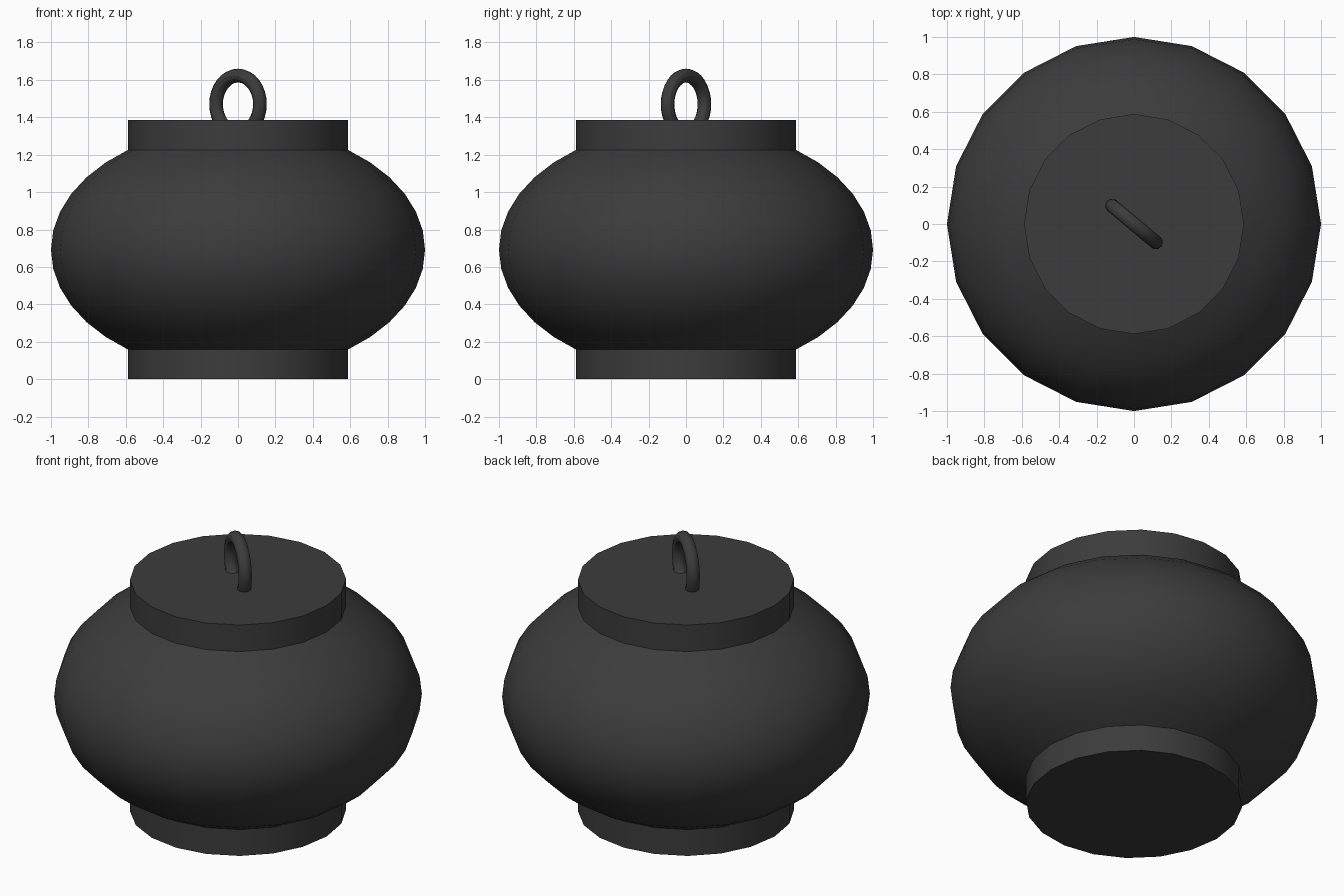
import bpy, bmesh
from math import sin, cos, pi, radians

if "Cube" in bpy.data.objects:
    bpy.data.objects.remove(bpy.data.objects["Cube"])

SIDES = 20
MID, HALF_HEIGHT = 0.692, 0.66

mat = bpy.data.materials.new("dark_iron")
mat.diffuse_color = (0.045, 0.045, 0.045, 1)
mat.use_nodes = True
mat.node_tree.nodes["Principled BSDF"].inputs["Base Color"].default_value = mat.diffuse_color


def finish(ob):
    ob.data.materials.append(mat)
    bpy.ops.object.select_all(action='DESELECT')
    ob.select_set(True)
    bpy.context.view_layer.objects.active = ob
    bpy.ops.object.shade_smooth_by_angle(angle=radians(30))


def lathe(name, profile, cap_bottom=False, cap_top=False):
    """Revolve (radius, z) points listed from bottom to top."""
    bm = bmesh.new()
    rings = [[bm.verts.new((r * cos(2 * pi * i / SIDES), r * sin(2 * pi * i / SIDES), z))
              for i in range(SIDES)] for r, z in profile]
    for a, b in zip(rings, rings[1:]):
        for i in range(SIDES):
            j = (i + 1) % SIDES
            bm.faces.new((a[i], a[j], b[j], b[i]))
    if cap_bottom:
        bm.faces.new(rings[0][::-1])
    if cap_top:
        bm.faces.new(rings[-1])
    me = bpy.data.meshes.new(name)
    bm.to_mesh(me)
    bm.free()
    ob = bpy.data.objects.new(name, me)
    bpy.context.collection.objects.link(ob)
    finish(ob)


# Squashed round belly, cut off at 54 degrees above and below the middle
belly = [(cos(radians(a)), MID + HALF_HEIGHT * sin(radians(a))) for a in range(-54, 55, 9)]
lathe("pot_belly", belly)

# Straight foot and lid collar continue from the belly openings
neck_r = belly[0][0]
lathe("foot", [(neck_r, 0), belly[0]], cap_bottom=True)
lathe("lid", [belly[-1], (neck_r, 1.385)], cap_top=True)

# Upright ring handle, half sunk into the lid
bpy.ops.mesh.primitive_torus_add(major_segments=32, minor_segments=12,
                                 major_radius=0.153, minor_radius=0.037,
                                 location=(0, 0, 1.47),
                                 rotation=(pi / 2, 0, radians(-40)))
ring = bpy.context.object
ring.name = "ring_handle"
finish(ring)
